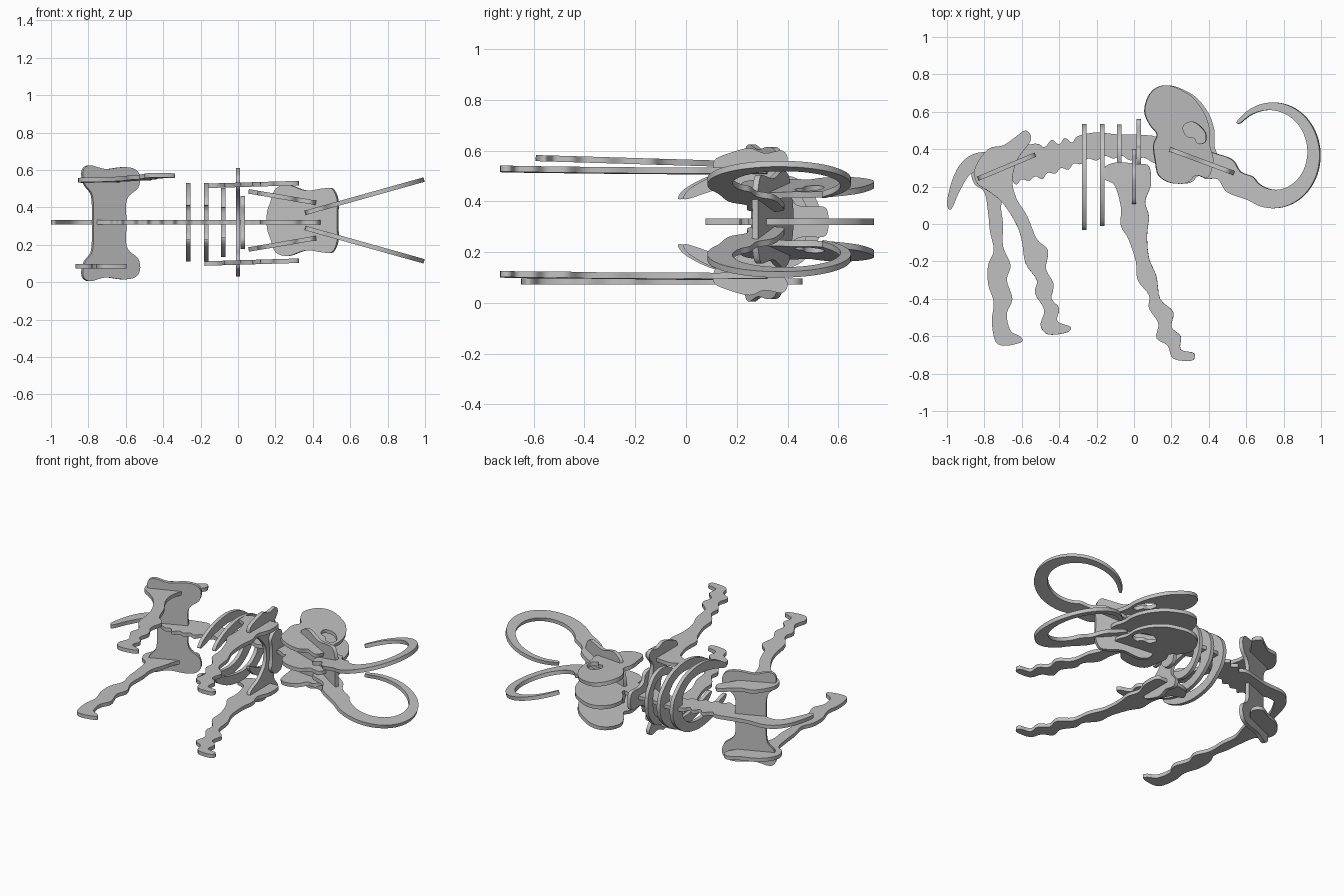
import bpy
import math
from mathutils import Matrix, Vector

if "Cube" in bpy.data.objects:
    bpy.data.objects.remove(bpy.data.objects["Cube"], do_unlink=True)

MID = 0.32          # height of the symmetry plane
HEAD_MID = 0.33     # the head sits slightly off it
THICK = 0.024       # thickness of every cut plate
X_AXIS, Y_AXIS, Z_AXIS = Vector((1, 0, 0)), Vector((0, 1, 0)), Vector((0, 0, 1))

plywood = bpy.data.materials.new("plain_grey")
plywood.use_nodes = True
plywood.diffuse_color = (0.53, 0.53, 0.53, 1)
plywood.node_tree.nodes["Principled BSDF"].inputs["Base Color"].default_value = plywood.diffuse_color


def smooth_loop(points, steps=4):
    """Round a closed outline with a Catmull-Rom spline (hundredths to units)."""
    pts = [Vector(p) / 100 for p in points]
    count = len(pts)
    result = []
    for i in range(count):
        a, b, c, d = (pts[(i + k) % count] for k in (-1, 0, 1, 2))
        for s in range(steps):
            t = s / steps
            result.append(b + (c - a) * t / 2
                          + (a * 2 - b * 5 + c * 4 - d) * t * t / 2
                          + (b * 3 - a - c * 3 + d) * t * t * t / 2)
    return result


def scallop(points, depth):
    """Insert a notch halfway along each step, giving a vertebra rhythm."""
    result = []
    for a, b in zip(points, points[1:]):
        a, b = Vector(a), Vector(b)
        side = Vector((a.y - b.y, b.x - a.x)).normalized()
        result += [a, (a + b) / 2 + side * depth]
    return [tuple(p) for p in result] + [points[-1]]


def mirrored(half):
    return half + [(-x, y) for x, y in reversed(half)]


def plate(name, outline, origin, u_axis, v_axis, hole=None):
    """Cut a flat plate from an outline and lay it along two axes."""
    curve = bpy.data.curves.new(name, "CURVE")
    curve.dimensions = "2D"
    curve.fill_mode = "BOTH"
    curve.extrude = THICK / 2
    for loop in filter(None, (outline, hole)):
        pts = smooth_loop(loop)
        spline = curve.splines.new("POLY")
        spline.points.add(len(pts) - 1)
        for point, co in zip(spline.points, pts):
            point.co = (co.x, co.y, 0, 1)
        spline.use_cyclic_u = True
    helper = bpy.data.objects.new(name + "_outline", curve)
    bpy.context.collection.objects.link(helper)
    graph = bpy.context.evaluated_depsgraph_get()
    mesh = bpy.data.meshes.new_from_object(helper.evaluated_get(graph))
    bpy.data.objects.remove(helper, do_unlink=True)
    normal = u_axis.cross(v_axis).normalized()
    frame = Matrix((u_axis, v_axis, normal)).transposed().to_4x4()
    mesh.transform(Matrix.Translation(origin) @ frame)
    mesh.materials.clear()
    mesh.materials.append(plywood)
    obj = bpy.data.objects.new(name, mesh)
    bpy.context.collection.objects.link(obj)


def lying_plate(name, outline, height, slope_x=0.0, slope_y=0.0, hole=None):
    """Plate lying nearly flat, tilted by its slopes along x and y."""
    plate(name, outline, Z_AXIS * height,
          X_AXIS + Z_AXIS * slope_x, Y_AXIS + Z_AXIS * slope_y, hole)


def cross_plate(name, half, x):
    """Symmetric plate standing across the spine."""
    plate(name, mirrored(half), Vector((x, 0, MID)), Z_AXIS, Y_AXIS)


# Spine with tail: scalloped underside, notched back
belly = [(-70, 23), (-63, 21), (-56, 23), (-49, 24), (-42, 27), (-35, 29),
         (-28, 32), (-20, 34), (-11, 35), (-2, 34), (12, 33)]
back = [(14, 46), (-10, 48), (-20, 49), (-30, 47), (-37, 46), (-44, 45), (-53, 43)]
tail = [(-70, 39), (-84, 38), (-92, 33), (-97, 24), (-100, 12), (-99, 8),
        (-97, 9), (-93, 18), (-87, 27), (-79, 28)]
lying_plate("spine_and_tail", scallop(belly, 2) + back[:3] + scallop(back[3:], 3) + tail, MID)

# Skull: a centre plate and two splayed, narrower cheek plates with eye holes
skull = [(6, 60), (8, 68), (13, 73), (20, 74), (28, 71), (34, 67), (40, 59),
         (43, 50), (43, 42), (45, 34), (42, 25), (35, 26), (30, 22), (21, 22),
         (14, 26), (12, 34), (11, 42), (13, 48), (9, 53)]
eye = [(26, 51), (28, 54), (33, 54), (38, 49), (38, 44), (34, 43), (32, 46), (28, 47)]
lying_plate("skull_centre", skull, MID)
cheek = [(x * 0.94, y) for x, y in skull]
for label, side in (("upper", 1), ("lower", -1)):
    lying_plate(label + "_skull_cheek", cheek, HEAD_MID + side * 0.165, side * -0.17, hole=eye)

# Face plate joining the skull plates
face = [(4, -22), (10, -20), (17, -17), (19, -10), (16, 0), (17, 9), (17, 15), (11, 18), (4, 18)]
plate("face_plate", mirrored(face), Vector((0.365, 0.335, HEAD_MID)), Z_AXIS,
      Vector((0.35, -0.13, 0)).normalized())


# Tusks: tapered open rings on a short root
def tusk_arc(outer):
    arc = []
    for i in range(19):
        t = i / 18
        angle = math.radians(222 + 278 * t)
        inset = 0 if outer else 9.5 * (1 - t) ** 0.8 + 1.8
        arc.append((74.5 + (25 - inset * 0.9) * math.cos(angle),
                    36.7 + (28.3 - inset) * math.sin(angle)))
    return arc


root = [(57, 28), (53, 34), (46, 37), (37, 38), (37, 25), (45, 24), (50, 17)]
tusk = tusk_arc(True)[1:] + tusk_arc(False)[::-1] + root
for label, side in (("upper", 1), ("lower", -1)):
    lying_plate(label + "_tusk", tusk, HEAD_MID + side * -0.06, side * 0.28)

# Ribs: one arch profile fitted to each position
arch = [(3, 53), (10, 50), (18, 40), (21, 26), (19, 12), (14, 1), (10, -3),
        (9, -1), (13, 12), (15, 26), (13, 36), (8, 42), (3, 43)]
fits = (("rear_rib", -0.265, 1.0, -3), ("middle_rib", -0.17, 1.0, -1),
        ("front_rib", -0.08, 0.88, 22))
for name, x, width, lowest in fits:
    stretch = (53 - lowest) / 56
    half = [(u * width, 53 + (v - 53) * stretch) for u, v in arch]
    cross_plate(name, half, x)

# Neck plate behind the skull
neck = [(3, 56), (6, 54), (6, 46), (8, 42), (13, 40), (14, 34), (10, 30), (4, 31)]
cross_plate("neck_plate", neck, 0.025)

# Shoulder plate carrying the front legs
shoulder = [(4, 39), (11, 37), (18, 36), (24, 40), (28, 38), (27, 31), (29, 25),
            (27, 17), (24, 11), (18, 12), (14, 20), (8, 26), (3, 28)]
cross_plate("shoulder_plate", shoulder, 0)

# Pelvis plate carrying the hind legs
pelvis = [(4, 9), (11, 9), (15, 11), (19, 16), (25, 17), (29, 14), (30, 7),
          (29, -3), (31, -12), (28, -16), (21, -15), (16, -11), (10, -10), (4, -10)]
plate("pelvis_plate", mirrored(pelvis), Vector((-0.685, 0.305, MID - 0.005)), Z_AXIS,
      Vector((0.31, 0.13, 0)).normalized())

# Front legs: shoulder blade down to foot
front_leg = [(-18, 25), (-15, 31), (-8, 33), (2, 32), (8, 31), (9, 21), (6, 12), (8, 4),
             (7, -6), (8, -18), (12, -28), (14, -40), (21, -47), (20, -55), (25, -60),
             (25, -67), (32, -69), (31, -73), (21, -72), (18, -65), (12, -61), (13, -53),
             (8, -45), (8, -38), (2, -30), (1, -20), (-3, -8), (-7, -1), (-7, 9),
             (-10, 20), (-14, 23)]
lying_plate("upper_front_leg", front_leg, 0.52, 0.03)
lying_plate("lower_front_leg", front_leg, 0.105, 0.03)

# Hind legs: one striding forward, one straight, each with a hip blade
stride_leg = [(-85, 30), (-84, 22), (-77, 17), (-70, 11), (-63, 0), (-60, -9), (-58, -21),
              (-52, -30), (-53, -37), (-48, -46), (-50, -54), (-46, -59), (-36, -58),
              (-34, -55), (-41, -52), (-40, -45), (-44, -40), (-43, -32), (-47, -24),
              (-46, -14), (-52, -8), (-57, 4), (-63, 14), (-65, 24), (-62, 35), (-55, 45),
              (-58, 50), (-64, 46), (-70, 42), (-78, 40)]
straight_leg = [(-62, 46), (-70, 42), (-78, 39), (-84, 34), (-87, 27), (-85, 21),
                (-80, 17), (-78, 6), (-77, -4), (-75, -14), (-78, -22), (-78, -32),
                (-75, -42), (-76, -52), (-74, -63), (-68, -65), (-60, -63), (-61, -60),
                (-66, -57), (-68, -48), (-65, -40), (-68, -30), (-66, -22), (-70, -12),
                (-70, 0), (-71, 10), (-68, 20), (-65, 30), (-58, 41)]
lying_plate("upper_hind_leg", stride_leg, 0.553, 0, -0.03)
lying_plate("lower_hind_leg", straight_leg, 0.085)
